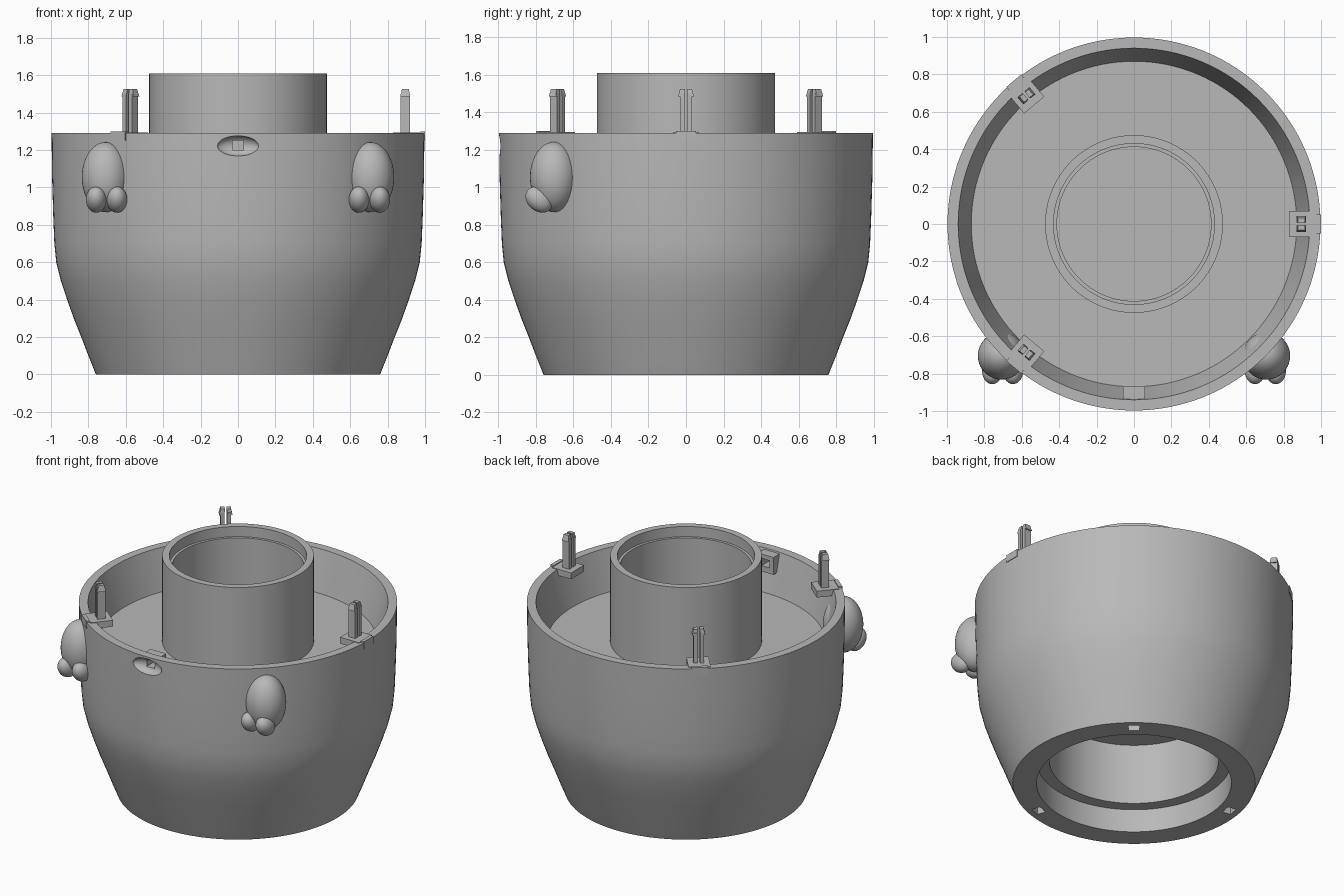
import bpy, bmesh
from math import pi, radians, cos, sin
from mathutils import Matrix, Vector

cube = bpy.data.objects.get("Cube")
if cube:
    bpy.data.objects.remove(cube, do_unlink=True)

grey = bpy.data.materials.new("plain grey")
grey.use_nodes = True
COLOUR = (0.48, 0.48, 0.48, 1)
grey.diffuse_color = COLOUR
grey.node_tree.nodes["Principled BSDF"].inputs["Base Color"].default_value = COLOUR


def finish(name, bm, smooth=True):
    bmesh.ops.recalc_face_normals(bm, faces=bm.faces)
    me = bpy.data.meshes.new(name)
    bm.to_mesh(me)
    bm.free()
    me.materials.append(grey)
    ob = bpy.data.objects.new(name, me)
    bpy.context.collection.objects.link(ob)
    if smooth:
        bpy.ops.object.select_all(action='DESELECT')
        ob.select_set(True)
        bpy.context.view_layer.objects.active = ob
        bpy.ops.object.shade_smooth_by_angle(angle=radians(30))
    return ob


def add_box(bm, lo, hi, turn=0):
    """Box between two corners, then turned about the z axis."""
    lo, hi = Vector(lo), Vector(hi)
    mat = (Matrix.Rotation(turn, 4, 'Z') @ Matrix.Translation((lo + hi) / 2)
           @ Matrix.Diagonal((*(hi - lo), 1)))
    return bmesh.ops.create_cube(bm, size=1, matrix=mat)["verts"]


def add_ellipsoid(bm, centre, radii, tilt=None):
    mat = Matrix.Translation(centre) @ (tilt or Matrix()) @ Matrix.Diagonal((*radii, 1))
    bmesh.ops.create_uvsphere(bm, u_segments=40, v_segments=24, radius=1, matrix=mat)


def cut(target, name, bm):
    cutter = finish(name, bm, False)
    mod = target.modifiers.new(name, 'BOOLEAN')
    mod.operation, mod.solver, mod.object = 'DIFFERENCE', 'EXACT', cutter
    cutter.hide_render = True
    cutter.hide_set(True)
    cutter.display_type = 'WIRE'
    bpy.context.view_layer.update()
    mesh = bpy.data.meshes.new_from_object(
        target.evaluated_get(bpy.context.evaluated_depsgraph_get()))
    target.modifiers.clear()
    target.data = mesh
    bpy.data.objects.remove(cutter, do_unlink=True)


# Bowl with stepped underside bore and central collar, turned from one profile
FLOOR = 1.02
underside = [(0, .58), (.53, .58), (.53, .16), (.61, .16), (.61, 0), (.76, 0)]
outside = [(.80, .1), (.838, .2), (.878, .3), (.914, .4), (.947, .5),
           (.972, .6), (.982, .7), (.988, .85), (.994, 1.05), (.997, 1.29)]
inside = [(.94, 1.29), (.87, FLOOR), (.475, FLOOR)]
collar = [(.475, 1.61), (.43, 1.61), (.43, 1.54), (.412, 1.54), (.412, FLOOR), (0, FLOOR)]
bm = bmesh.new()
pts = [bm.verts.new((r, 0, z)) for r, z in underside + outside + inside + collar]
edges = [bm.edges.new(pair) for pair in zip(pts, pts[1:])]
bmesh.ops.spin(bm, geom=pts + edges, axis=(0, 0, 1), cent=(0, 0, 0),
               angle=2 * pi, steps=128, use_merge=True)
bmesh.ops.remove_doubles(bm, verts=bm.verts, dist=1e-4)
bowl = finish("bowl", bm)

# Oval dish and square window in the front wall
bm = bmesh.new()
add_ellipsoid(bm, (0, -1.0, 1.222), (.112, .05, .054))
cut(bowl, "dish_cutter", bm)
bm = bmesh.new()
add_box(bm, (-.03, -1.1, 1.2), (.03, -.8, 1.25))
cut(bowl, "window_cutter", bm)

# Three rectangular sockets under the base
bm = bmesh.new()
for deg in (50, 170, 290):
    add_box(bm, (.66, -.035, -.1), (.72, .035, .08), radians(deg))
cut(bowl, "socket_cutter", bm)
bpy.ops.object.select_all(action='DESELECT')
bowl.select_set(True)
bpy.context.view_layer.objects.active = bowl
bpy.ops.object.shade_smooth_by_angle(angle=radians(30))

# Bracket behind the window: a frame of four bars
bm = bmesh.new()
for x in (-.06, .03):
    add_box(bm, (x, -.945, 1.16), (x + .03, -.87, 1.28))
for z in (1.16, 1.25):
    add_box(bm, (-.03, -.945, z), (.03, -.87, z + .03 + (.01 if z < 1.2 else 0)))
finish("window_bracket", bm, False)

# Snap clips on the rim: block, outer lip and a split pin with hooked heads
for label, deg in (("left", 0), ("back_right", 130), ("front_right", 230)):
    turn = radians(deg)
    bm = bmesh.new()
    add_box(bm, (.83, -.07, 1.25), (.975, .07, 1.294), turn)
    add_box(bm, (.975, -.052, 1.25), (1.0, .052, 1.3), turn)
    for side in (-1, 1):
        y0, y1 = sorted((side * .008, side * .033))
        add_box(bm, (.87, y0, 1.28), (.92, y1, 1.5), turn)
        h0, h1 = sorted((side * .008, side * .042))
        head = add_box(bm, (.87, h0, 1.485), (.92, h1, 1.525), turn)
        middle = Vector((.895 * cos(turn), .895 * sin(turn), 0))
        for v in head:
            if v.co.z > 1.51:
                flat = Vector((v.co.x, v.co.y, 0))
                flat = middle + (flat - middle) * .75
                v.co.x, v.co.y = flat.x, flat.y
    finish(label + "_clip", bm, False)

# Mirrored paws: an egg-shaped arm with two toes
for label, side in (("left", 1), ("right", -1)):
    bm = bmesh.new()
    add_ellipsoid(bm, (side * .708, -.705, 1.055), (.127, .127, .187))
    finish(label + "_paw", bm)
    for toe, x in (("inner", .647), ("outer", .758)):
        bm = bmesh.new()
        add_ellipsoid(bm, (side * x, -.783, .935), (.055, .08, .062),
                      Matrix.Rotation(radians(-40), 4, 'X'))
        finish(label + "_" + toe + "_toe", bm)
